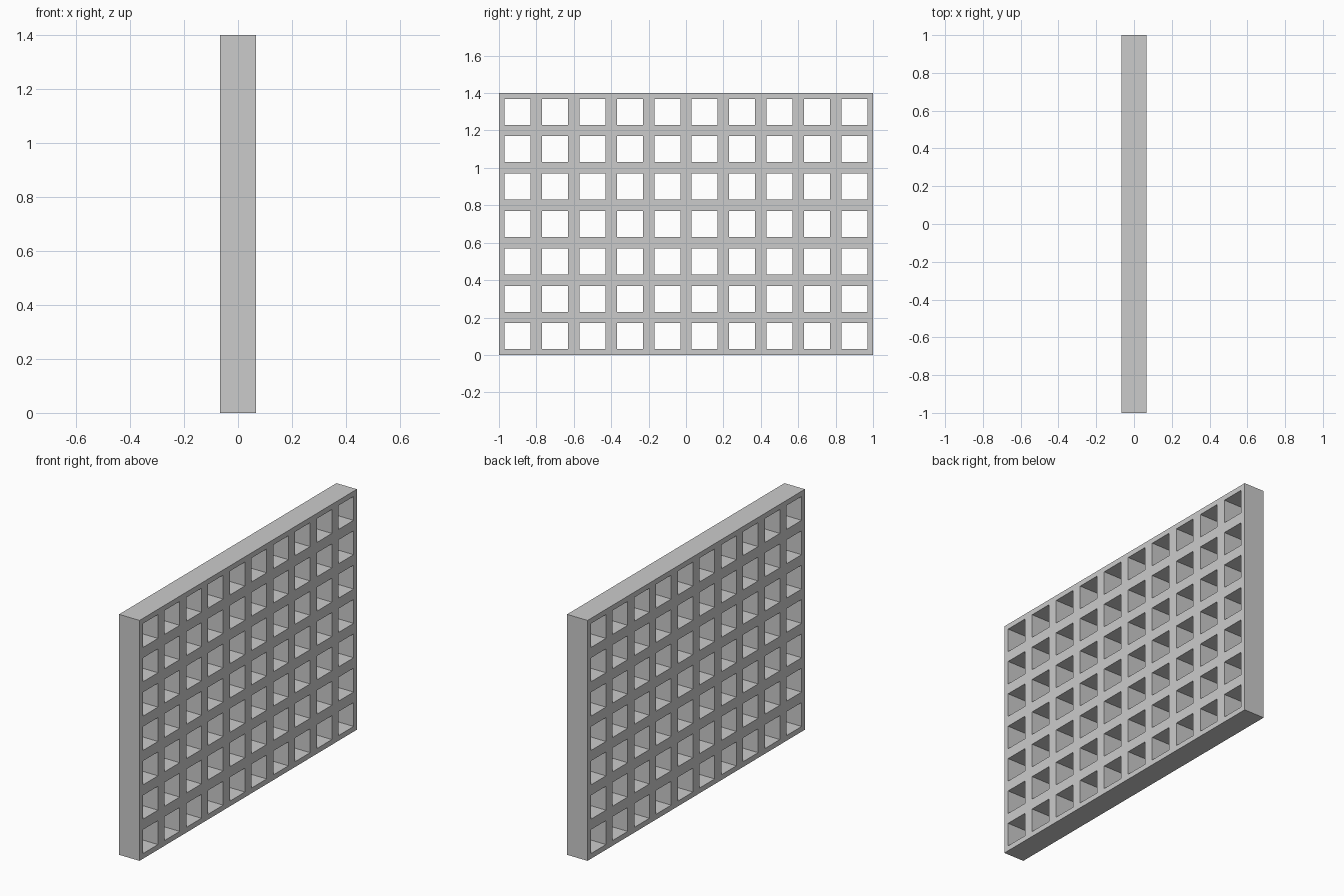
import bpy, bmesh

if "Cube" in bpy.data.objects:
    bpy.data.objects.remove(bpy.data.objects["Cube"])

COLS, ROWS = 10, 7
PITCH, HOLE, DEPTH = 0.2, 0.139, 0.132


def cuts(count, start):
    # panel edge, then both edges of every opening, then the far edge
    pos = [start]
    for i in range(count):
        c = start + (i + 0.5) * PITCH
        pos += [c - HOLE / 2, c + HOLE / 2]
    return pos + [start + count * PITCH]


ys, zs = cuts(COLS, -1.0), cuts(ROWS, 0.0)

# flat lattice face with the openings left out
bm = bmesh.new()
grid = [[bm.verts.new((-DEPTH / 2, y, z)) for z in zs] for y in ys]
for i in range(len(ys) - 1):
    for j in range(len(zs) - 1):
        if i % 2 and j % 2:
            continue
        bm.faces.new((grid[i][j], grid[i + 1][j], grid[i + 1][j + 1], grid[i][j + 1]))

# extrude through the thickness of the panel
ext = bmesh.ops.extrude_face_region(bm, geom=bm.faces[:], use_keep_orig=True)
moved = [g for g in ext["geom"] if isinstance(g, bmesh.types.BMVert)]
bmesh.ops.translate(bm, verts=moved, vec=(DEPTH, 0, 0))
bmesh.ops.recalc_face_normals(bm, faces=bm.faces[:])

mesh = bpy.data.meshes.new("lattice_panel")
bm.to_mesh(mesh)
bm.free()
panel = bpy.data.objects.new("lattice_panel", mesh)
bpy.context.collection.objects.link(panel)
